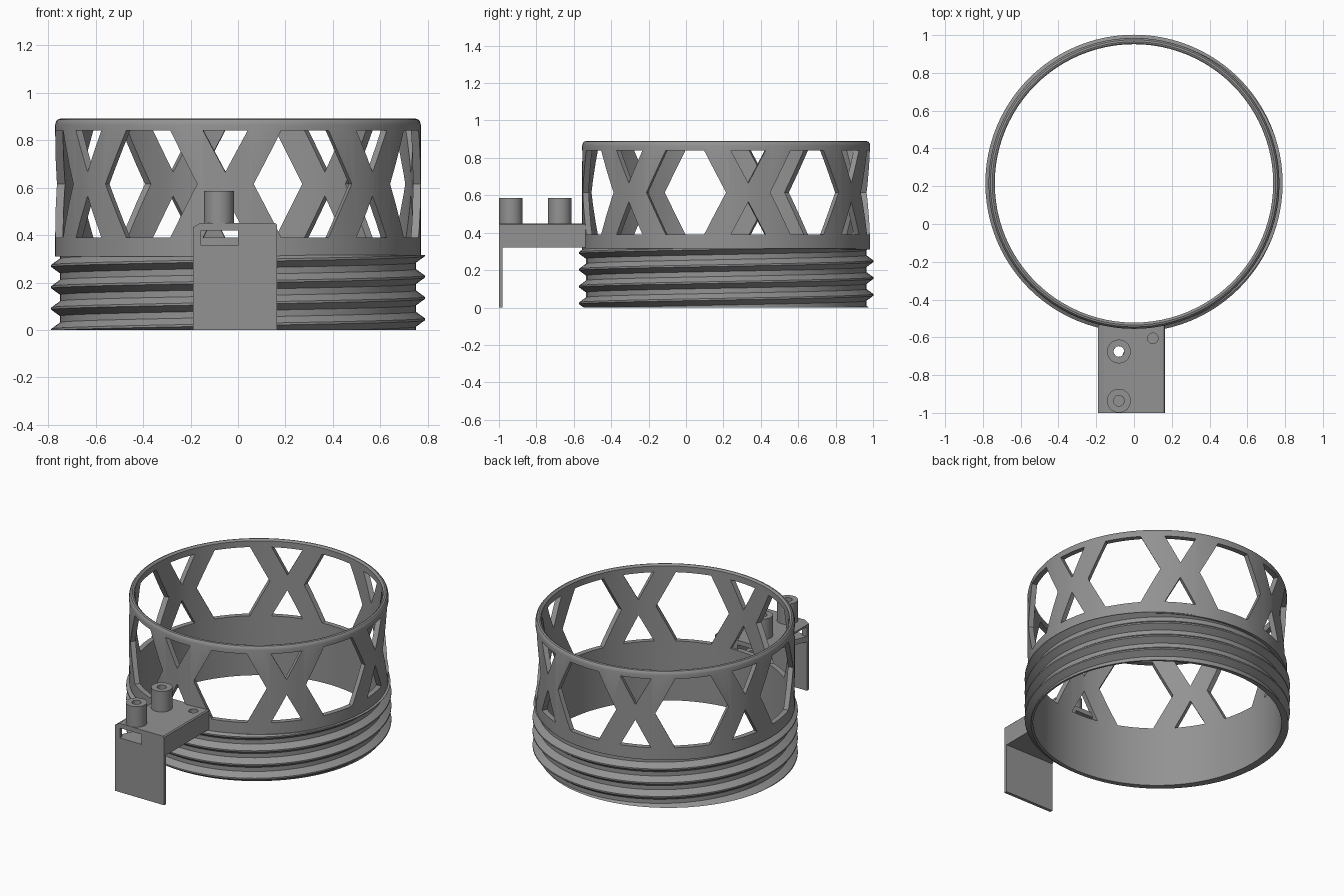
import bpy, bmesh, math
from mathutils import Matrix, Vector

if "Cube" in bpy.data.objects:
    bpy.data.objects.remove(bpy.data.objects["Cube"])

CY = 0.215                      # ring centre on y
R_IN, R_OUT = 0.737, 0.77
R_ROOT, R_TIP = 0.75, 0.787
PITCH, THREAD_TOP = 0.09, 0.315
SEG = 96

grey = bpy.data.materials.new("plain grey")
grey.diffuse_color = (0.29, 0.29, 0.29, 1)
grey.use_nodes = True
grey.node_tree.nodes["Principled BSDF"].inputs["Base Color"].default_value = grey.diffuse_color


def finish(name, bm, smooth=False):
    bmesh.ops.remove_doubles(bm, verts=bm.verts, dist=1e-5)
    bmesh.ops.dissolve_degenerate(bm, edges=bm.edges, dist=1e-5)
    bmesh.ops.recalc_face_normals(bm, faces=bm.faces)
    me = bpy.data.meshes.new(name)
    bm.to_mesh(me)
    bm.free()
    ob = bpy.data.objects.new(name, me)
    bpy.context.collection.objects.link(ob)
    me.materials.append(grey)
    activate(ob)
    if smooth:
        bpy.ops.object.shade_smooth_by_angle(angle=math.radians(25))
    return ob


def activate(ob):
    bpy.ops.object.select_all(action='DESELECT')
    ob.select_set(True)
    bpy.context.view_layer.objects.active = ob


def loft(bm, columns):
    """Join matching closed columns of points with quads."""
    rows = [[bm.verts.new(p) for p in c] for c in columns]
    for a, b in zip(rows, rows[1:]):
        for i in range(len(a)):
            j = (i + 1) % len(a)
            bm.faces.new((a[i], b[i], b[j], a[j]))


def revolve(bm, profile, centre, seg):
    cols = []
    for s in range(seg + 1):
        t = 2 * math.pi * s / seg
        cols.append([(centre[0] + r * math.cos(t), centre[1] + r * math.sin(t), z)
                     for r, z in profile])
    loft(bm, cols)


def prism(bm, bottom, top):
    """Solid between two matching polygons."""
    a = [bm.verts.new(p) for p in bottom]
    b = [bm.verts.new(p) for p in top]
    bm.faces.new(a[::-1])
    bm.faces.new(b)
    for i in range(len(a)):
        j = (i + 1) % len(a)
        bm.faces.new((a[i], a[j], b[j], b[i]))


def cut(ob, cutter):
    cutter.hide_render = True
    mod = ob.modifiers.new("cut", 'BOOLEAN')
    mod.operation, mod.solver, mod.object = 'DIFFERENCE', 'EXACT', cutter
    activate(ob)
    bpy.ops.object.modifier_apply(modifier=mod.name)
    bpy.data.objects.remove(cutter)


# Upper wall with rounded rim
bm = bmesh.new()
revolve(bm, [(R_IN, 0.31), (R_OUT, 0.31), (R_OUT, 0.865), (0.767, 0.878), (0.76, 0.887),
             (0.75, 0.89), (0.744, 0.888), (R_IN, 0.88)], (0, CY), SEG)
wall = finish("lattice_wall", bm)

# Lattice openings: seven hexagons, with small triangles above and below each crossing
bm = bmesh.new()
Z0, ZM, Z1 = 0.39, 0.615, 0.84
hexagon = [(-8, Z0), (8, Z0), (16.8, ZM), (8, Z1), (-8, Z1), (-16.8, ZM)]
tri_top = [(-7, Z1), (0, 0.665), (7, Z1)]
tri_low = [(-7, Z0), (7, Z0), (0, 0.565)]
for k in range(7):
    cross = -94 + k * 360 / 7
    for shape, ang in ((hexagon, cross + 180 / 7), (tri_top, cross), (tri_low, cross)):
        rot = Matrix.Rotation(math.radians(ang), 3, 'Z')

        def ring(r):
            return [rot @ Vector((r, R_OUT * math.sin(math.radians(d)), z)) + Vector((0, CY, 0))
                    for d, z in shape]
        prism(bm, ring(0.6), ring(0.9))
cut(wall, finish("opening_cutter", bm))
activate(wall)
bpy.ops.object.shade_smooth_by_angle(angle=math.radians(25))

# Helical screw thread around the base
KNOTS = [(0, R_ROOT), (0.15, R_ROOT), (0.45, R_TIP), (0.55, R_TIP), (0.85, R_ROOT), (1, R_ROOT)]


def thread_radius(z, turn):
    f = (z / PITCH - turn) % 1
    for (f0, r0), (f1, r1) in zip(KNOTS, KNOTS[1:]):
        if f <= f1:
            return r0 + (r1 - r0) * (f - f0) / (f1 - f0)
    return R_ROOT


bm = bmesh.new()
cols = []
for s in range(SEG + 1):
    turn = s / SEG
    t = 2 * math.pi * turn
    pts = [(R_IN, 0)]
    for k in range(-2, 5):
        for f, _ in KNOTS[1:-1]:
            z = min(max((k + f + turn) * PITCH, 0), THREAD_TOP)
            pts.append((thread_radius(z, turn), z))
    pts.append((R_IN, THREAD_TOP))
    cols.append([(r * math.cos(t), CY + r * math.sin(t), z) for r, z in pts])
loft(bm, cols)
finish("screw_thread", bm, True)

# Bracket: front plate, diagonal body beside a slot, and a top plate
X0, X1, YF, YB = -0.19, 0.165, -1.0, -0.535


def slab(bm, outline, z0, z1):
    prism(bm, [(x, y, z0) for x, y in outline], [(x, y, z1) for x, y in outline])


def rect(x0, x1, y0, y1):
    return [(x0, y0), (x1, y0), (x1, y1), (x0, y1)]


bm = bmesh.new()
slab(bm, rect(X0, X1, YF, -0.98), 0, 0.355)
finish("front_plate", bm)
bm = bmesh.new()
slab(bm, rect(X0, -0.155, YF, -0.98), 0.355, 0.42)
finish("slot_side", bm)
bm = bmesh.new()
slab(bm, [(X0, -0.98), (X1, -0.98), (X1, YB), (0.01, YB)], 0.32, 0.355)
finish("bracket_floor", bm)
bm = bmesh.new()
slab(bm, rect(0, X1, YF, YB), 0.355, 0.42)
body = finish("bracket_body", bm)
bm = bmesh.new()
section = [(X0, 0.42), (X1, 0.42), (X1, 0.443), (0.158, 0.45), (-0.16, 0.45), (X0, 0.432)]
prism(bm, [(x, YF, z) for x, z in section], [(x, YB, z) for x, z in section])
top_plate = finish("top_plate", bm)

# Screw holes
POSTS = [(-0.08, -0.675), (-0.08, -0.936)]


def hole_cutter(points, z0, z1):
    bm = bmesh.new()
    for cx, cy in points:
        slab(bm, [(cx + 0.028 * math.cos(a * math.pi / 12), cy + 0.028 * math.sin(a * math.pi / 12))
                  for a in range(24)], z0, z1)
    return finish("hole_cutter", bm)


cut(top_plate, hole_cutter(POSTS + [(0.1, -0.605)], 0.4, 0.5))
cut(body, hole_cutter([(0.1, -0.605)], 0.34, 0.5))

# Hollow posts on the top plate
for i, p in enumerate(POSTS):
    bm = bmesh.new()
    revolve(bm, [(0.028, 0.445), (0.063, 0.445), (0.063, 0.585), (0.028, 0.585)], p, 32)
    finish("post_%d" % (i + 1), bm, True)
